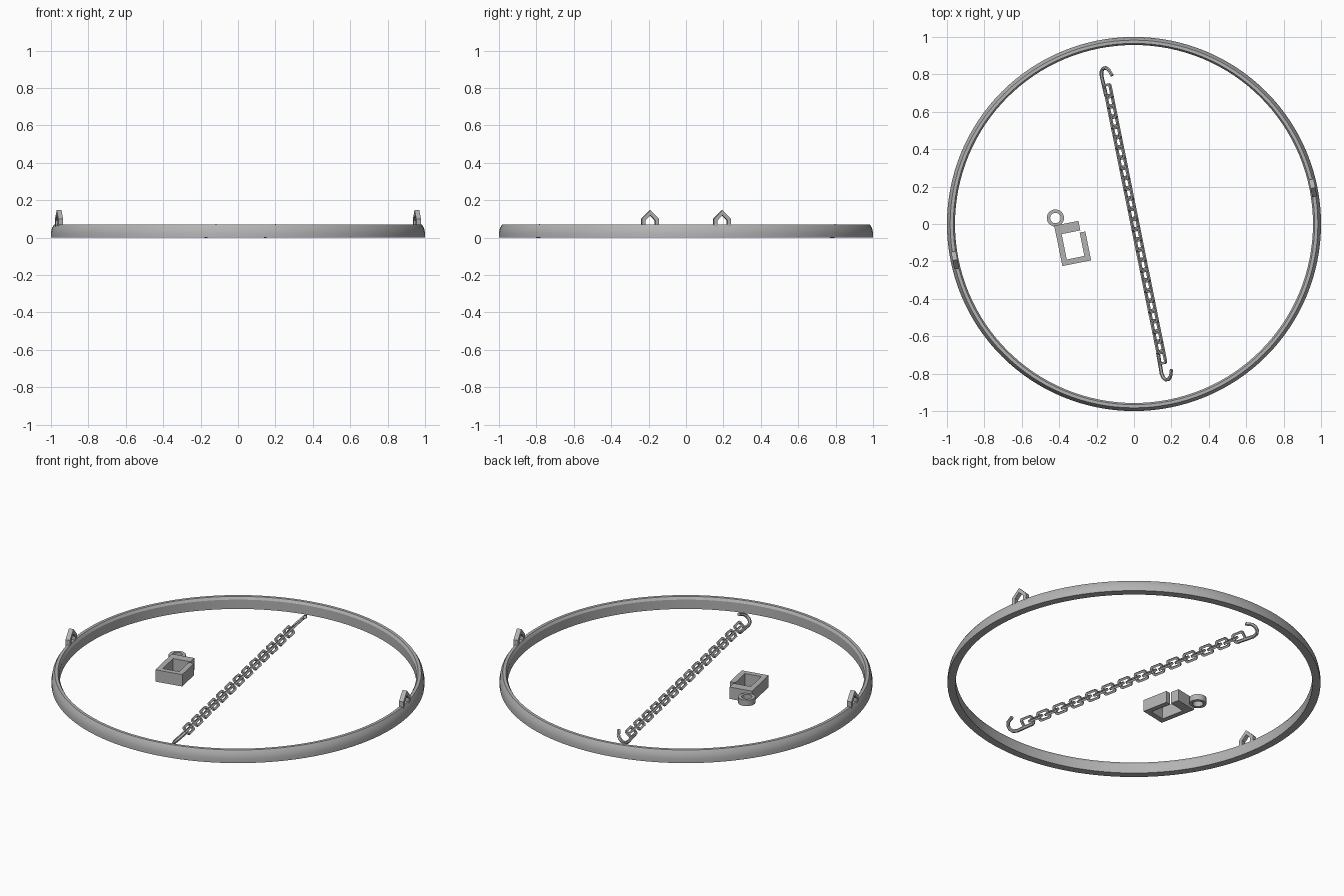
import bpy, bmesh, math
from mathutils import Matrix, Vector

if "Cube" in bpy.data.objects:
    bpy.data.objects.remove(bpy.data.objects["Cube"], do_unlink=True)

GREY = (0.45, 0.45, 0.45, 1)
metal = bpy.data.materials.new("grey metal")
metal.use_nodes = True
metal.diffuse_color = GREY
metal.node_tree.nodes["Principled BSDF"].inputs["Base Color"].default_value = GREY

TURN = math.radians(11.4)  # shared heading of all parts


def add_mesh(name, bm, smooth=False):
    bmesh.ops.recalc_face_normals(bm, faces=bm.faces)
    mesh = bpy.data.meshes.new(name)
    bm.to_mesh(mesh)
    bm.free()
    mesh.materials.append(metal)
    obj = bpy.data.objects.new(name, mesh)
    bpy.context.collection.objects.link(obj)
    if smooth:
        bpy.ops.object.select_all(action='DESELECT')
        obj.select_set(True)
        bpy.context.view_layer.objects.active = obj
        bpy.ops.object.shade_smooth_by_angle(angle=math.radians(30))
    return obj


def band(name, outer, inner, depth, matrix, closed=True, smooth=False):
    """Flat strip between two matching outlines, thickened along local z."""
    bm = bmesh.new()
    rows = []
    for (ox, oy), (ix, iy) in zip(outer, inner):
        corners = [(ox, oy, 0), (ox, oy, depth), (ix, iy, depth), (ix, iy, 0)]
        rows.append([bm.verts.new(matrix @ Vector(c)) for c in corners])
    for i in range(len(rows) if closed else len(rows) - 1):
        a, b = rows[i], rows[(i + 1) % len(rows)]
        for k in range(4):
            bm.faces.new((a[k], a[(k + 1) % 4], b[(k + 1) % 4], b[k]))
    if not closed:
        bm.faces.new(rows[0])
        bm.faces.new(rows[-1])
    return add_mesh(name, bm, smooth)


def circle(radius, steps):
    return [(radius * math.cos(2 * math.pi * i / steps),
             radius * math.sin(2 * math.pi * i / steps)) for i in range(steps)]


def axes(x, y, z, origin):
    m = Matrix((x, y, z)).transposed().to_4x4()
    m.translation = origin
    return m


# Hoop: a lathed profile with a softened upper edge
profile = [(0.957, 0), (1, 0), (1, 0.025), (0.995, 0.05),
           (0.983, 0.07), (0.966, 0.07), (0.957, 0.055)]
STEPS = 128
bm = bmesh.new()
rings = []
for i in range(STEPS):
    turn = Matrix.Rotation(2 * math.pi * i / STEPS, 3, 'Z')
    rings.append([bm.verts.new(turn @ Vector((r, 0, z))) for r, z in profile])
for i in range(STEPS):
    a, b = rings[i], rings[(i + 1) % STEPS]
    for k in range(len(profile)):
        n = (k + 1) % len(profile)
        bm.faces.new((a[k], b[k], b[n], a[n]))
add_mesh("hoop", bm, True)

# Pointed lugs on opposite sides of the hoop
lug_outer = [(-0.047, 0.06), (-0.047, 0.1), (0, 0.147), (0.047, 0.1), (0.047, 0.06)]
lug_inner = [(-0.027, 0.06), (-0.027, 0.092), (0, 0.12), (0.027, 0.092), (0.027, 0.06)]
for name, angle in (("left_lug", TURN), ("right_lug", TURN + math.pi)):
    out = Vector((math.cos(angle), math.sin(angle), 0))
    along = Vector((-out.y, out.x, 0))
    band(name, lug_outer, lug_inner, 0.026,
         axes(along, Vector((0, 0, 1)), out, out * 0.963), closed=False)

# Chain: interlocked links rolled half a right angle to either side
heading = Vector((math.sin(TURN), -math.cos(TURN), 0))
side = Vector((math.cos(TURN), math.sin(TURN), 0))
up = Vector((0, 0, 1))
centre = Vector((0.005, 0, 0.026))
LINKS, WIRE, PITCH = 27, 0.012, 0.0558
LENGTH = PITCH + 2 * WIRE


def link_outline(a, b, cut):
    return [(a, b - cut), (a - cut, b), (cut - a, b), (-a, b - cut),
            (-a, cut - b), (cut - a, -b), (a - cut, -b), (a, cut - b)]


link_outer = link_outline(LENGTH / 2, 0.028, 0.01)
link_inner = link_outline(LENGTH / 2 - WIRE, 0.028 - WIRE, 0.005)
for i in range(LINKS):
    roll = 1 if i % 2 == 0 else -1
    across = (side + up * roll).normalized()
    normal = heading.cross(across)
    origin = centre + heading * (i - (LINKS - 1) / 2) * PITCH - normal * WIRE / 2
    band(f"chain_link_{i + 1}", link_outer, link_inner, WIRE,
         axes(heading, across, normal, origin))

# Hooks at both chain ends, in the plane of the end links
tilt = (side + up).normalized()
hook_path = [(0.70, -0.022), (0.81, -0.026), (0.835, -0.02), (0.849, -0.003),
             (0.849, 0.018), (0.837, 0.036), (0.802, 0.053)]
for name, sign in (("front_hook", 1), ("back_hook", -1)):
    curve = bpy.data.curves.new(name, 'CURVE')
    curve.dimensions = '3D'
    curve.bevel_depth = 0.01
    curve.bevel_resolution = 1
    curve.use_fill_caps = True
    spline = curve.splines.new('POLY')
    spline.points.add(len(hook_path) - 1)
    for point, (u, s) in zip(spline.points, hook_path):
        point.co = (*(centre + heading * u * sign + tilt * s), 1)
    curve.materials.append(metal)
    hook = bpy.data.objects.new(name, curve)
    bpy.context.collection.objects.link(hook)
    bpy.ops.object.select_all(action='DESELECT')
    hook.select_set(True)
    bpy.context.view_layer.objects.active = hook
    bpy.ops.object.convert(target='MESH')
    bpy.ops.object.shade_smooth_by_angle(angle=math.radians(50))

# Open square clasp
clasp_outer = [(0.132, 0.22), (0, 0.22), (0, 0), (0.157, 0), (0.157, 0.157)]
clasp_inner = [(0.132, 0.168), (0.03, 0.168), (0.03, 0.03), (0.126, 0.03), (0.126, 0.157)]
band("clasp", clasp_outer, clasp_inner, 0.07,
     axes(side, -heading, up, Vector((-0.383, -0.225, 0))), closed=False)

# Eyelet on the clasp corner
band("clasp_eyelet", circle(0.046, 32), circle(0.028, 32), 0.035,
     Matrix.Translation((-0.42, 0.032, 0.017)), smooth=True)
